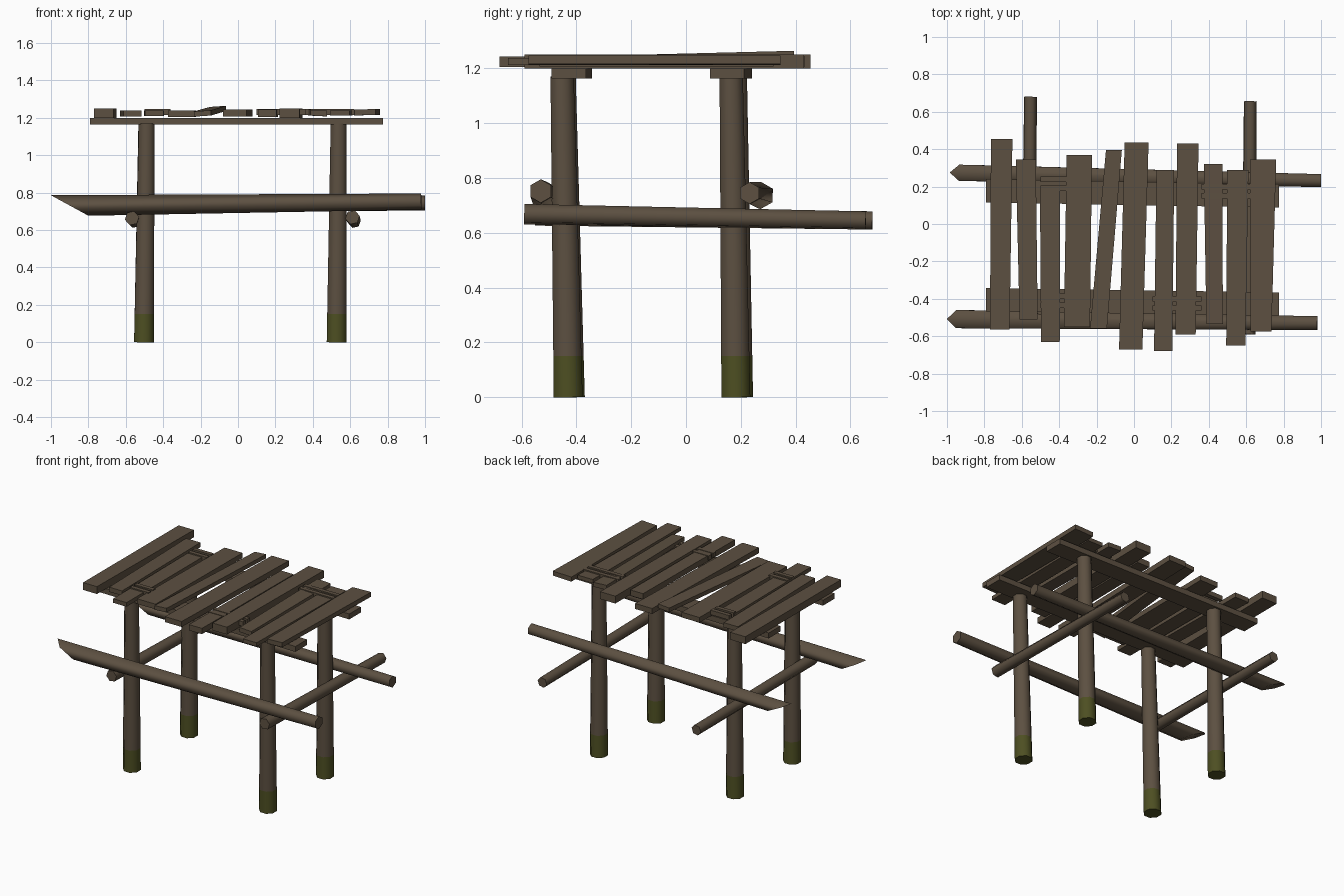
import bpy, bmesh, math
from mathutils import Vector

if "Cube" in bpy.data.objects:
    bpy.data.objects.remove(bpy.data.objects["Cube"])


def material(name, rgb):
    m = bpy.data.materials.new(name)
    m.diffuse_color = (*rgb, 1)
    m.use_nodes = True
    m.node_tree.nodes["Principled BSDF"].inputs["Base Color"].default_value = m.diffuse_color
    return m


WOOD = material("weathered_wood", (0.108, 0.080, 0.053))
MOSS = material("moss_green", (0.075, 0.078, 0.016))


def finish(name, bm, mats):
    bmesh.ops.recalc_face_normals(bm, faces=bm.faces)
    me = bpy.data.meshes.new(name)
    bm.to_mesh(me)
    bm.free()
    for m in mats:
        me.materials.append(m)
    ob = bpy.data.objects.new(name, me)
    bpy.context.collection.objects.link(ob)
    return ob


def log(bm, p0, p1, r0, r1, n=7, turn=0.0, bevel=0.0):
    """Tapered round pole; bevel pulls the lower part of the start back."""
    p0, p1 = Vector(p0), Vector(p1)
    d = (p1 - p0).normalized()
    up = Vector((0, 1, 0)) if abs(d.z) > 0.7 else Vector((0, 0, 1))
    side = d.cross(up).normalized()
    up = side.cross(d)
    rings = []
    for k, (p, r) in enumerate(((p0, r0), (p1, r1))):
        ring = []
        for i in range(n):
            a = turn + math.tau * i / n
            s = math.sin(a)
            v = p + side * math.cos(a) * r + up * s * r
            if k == 0:
                v += d * bevel * (1 - s) / 2
            ring.append(bm.verts.new(v))
        rings.append(ring)
    a, b = rings
    for i in range(n):
        j = (i + 1) % n
        bm.faces.new((a[i], a[j], b[j], b[i]))
    bm.faces.new(a[::-1])
    bm.faces.new(b)


def board(bm, front, back, z0, z1, lift=0.0, tilt=0.0):
    """Board from front (xl, xr, y) to back (xl, xr, y)."""
    v = []
    for z in (z0, z1):
        for xl, xr, y, h in ((*front, 0), (*back, lift)):
            v.append(bm.verts.new((xl, y, z + h)))
            v.append(bm.verts.new((xr, y, z + h + tilt)))
    for f in ((0, 1, 3, 2), (4, 5, 7, 6), (0, 1, 5, 4),
              (2, 3, 7, 6), (0, 2, 6, 4), (1, 3, 7, 5)):
        bm.faces.new([v[i] for i in f])


# posts, mossy below z = 0.15
for name, bot, top in (
        ("front_left_post", (-0.503, -0.422), (-0.488, -0.445)),
        ("front_right_post", (0.527, -0.430), (0.538, -0.452)),
        ("back_left_post", (-0.503, 0.192), (-0.490, 0.180)),
        ("back_right_post", (0.527, 0.182), (0.538, 0.165))):
    bm = bmesh.new()
    log(bm, (*bot, 0), (*top, 1.17), 0.057, 0.046, 8, math.pi / 8)
    bmesh.ops.bisect_plane(bm, geom=bm.verts[:] + bm.edges[:] + bm.faces[:],
                           plane_co=(0, 0, 0.15), plane_no=(0, 0, 1))
    for f in bm.faces:
        f.material_index = int(f.calc_center_median().z < 0.15)
    finish(name, bm, (WOOD, MOSS))

# long side rails with obliquely cut left ends
for name, p0, p1, r0, r1, turn in (
        ("front_rail", (-1, -0.508, 0.73), (0.98, -0.53, 0.752), 0.056, 0.043, 0.3),
        ("back_rail", (-0.985, 0.275, 0.735), (1, 0.232, 0.745), 0.050, 0.040, 0.6)):
    bm = bmesh.new()
    log(bm, p0, p1, r0, r1, 6, math.pi / 6 if name[0] == "b" else math.pi / 2, 0.2)
    finish(name, bm, (WOOD,))

# cross rails along the depth
for name, p0, p1 in (
        ("left_cross_rail", (-0.567, -0.55, 0.663), (-0.553, 0.68, 0.645)),
        ("right_cross_rail", (0.612, -0.59, 0.668), (0.622, 0.656, 0.645))):
    bm = bmesh.new()
    log(bm, p0, p1, 0.039, 0.035, 6, 0.2)
    finish(name, bm, (WOOD,))

# flat beams on the posts
for name, yl, yr in (("front_beam", -0.405, -0.428), ("back_beam", 0.178, 0.150)):
    bm = bmesh.new()
    board(bm, (-0.79, 0.775, -0.0625), (-0.79, 0.775, 0.0625), 1.163, 1.2)
    for v in bm.verts:
        v.co.y += yl if v.co.x < 0 else yr
    finish(name, bm, (WOOD,))

# deck planks: front end, back end, bottom, top, back lift, side tilt
planks = (
    ((-0.77, -0.665, -0.565), (-0.765, -0.65, 0.455), 1.200, 1.250, 0, 0),
    ((-0.612, -0.515, -0.51), (-0.632, -0.525, 0.345), 1.208, 1.240, 0, 0),
    ((-0.497, -0.397, -0.63), (-0.503, -0.395, 0.20), 1.210, 1.238, 0, 0),
    ((-0.375, -0.235, -0.55), (-0.36, -0.225, 0.37), 1.205, 1.240, 0, 0),
    ((-0.235, -0.145, -0.56), (-0.15, -0.065, 0.395), 1.206, 1.234, 0.024, 0.006),
    ((-0.08, 0.045, -0.67), (-0.05, 0.078, 0.435), 1.206, 1.243, 0, 0),
    ((0.107, 0.205, -0.68), (0.12, 0.215, 0.29), 1.204, 1.243, 0, 0),
    ((0.222, 0.33, -0.59), (0.23, 0.345, 0.43), 1.200, 1.250, 0, 0),
    ((0.387, 0.475, -0.535), (0.373, 0.473, 0.32), 1.212, 1.243, 0, -0.005),
    ((0.493, 0.595, -0.65), (0.498, 0.612, 0.29), 1.212, 1.238, 0, 0),
    ((0.622, 0.735, -0.575), (0.62, 0.76, 0.345), 1.212, 1.243, 0, 0.004))
for i, p in enumerate(planks):
    bm = bmesh.new()
    board(bm, *p)
    finish(f"deck_plank_{i + 1}", bm, (WOOD,))

# thin lashing slats above the beams
for i, (x0, x1, y) in enumerate(((-0.50, -0.36, 0.215), (-0.50, -0.36, -0.41),
                                 (0.10, 0.36, -0.425), (0.36, 0.62, 0.175))):
    bm = bmesh.new()
    for s in (-1, 1):
        yc = y + s * 0.024
        board(bm, (x0, x1, yc - 0.014), (x0, x1, yc + 0.014), 1.215, 1.246)
    finish(f"lashing_slats_{i + 1}", bm, (WOOD,))

# smooth poles, keep board edges sharp
for ob in bpy.context.collection.objects:
    ob.select_set(True)
    bpy.context.view_layer.objects.active = ob
bpy.ops.object.shade_smooth_by_angle(angle=math.radians(62))
